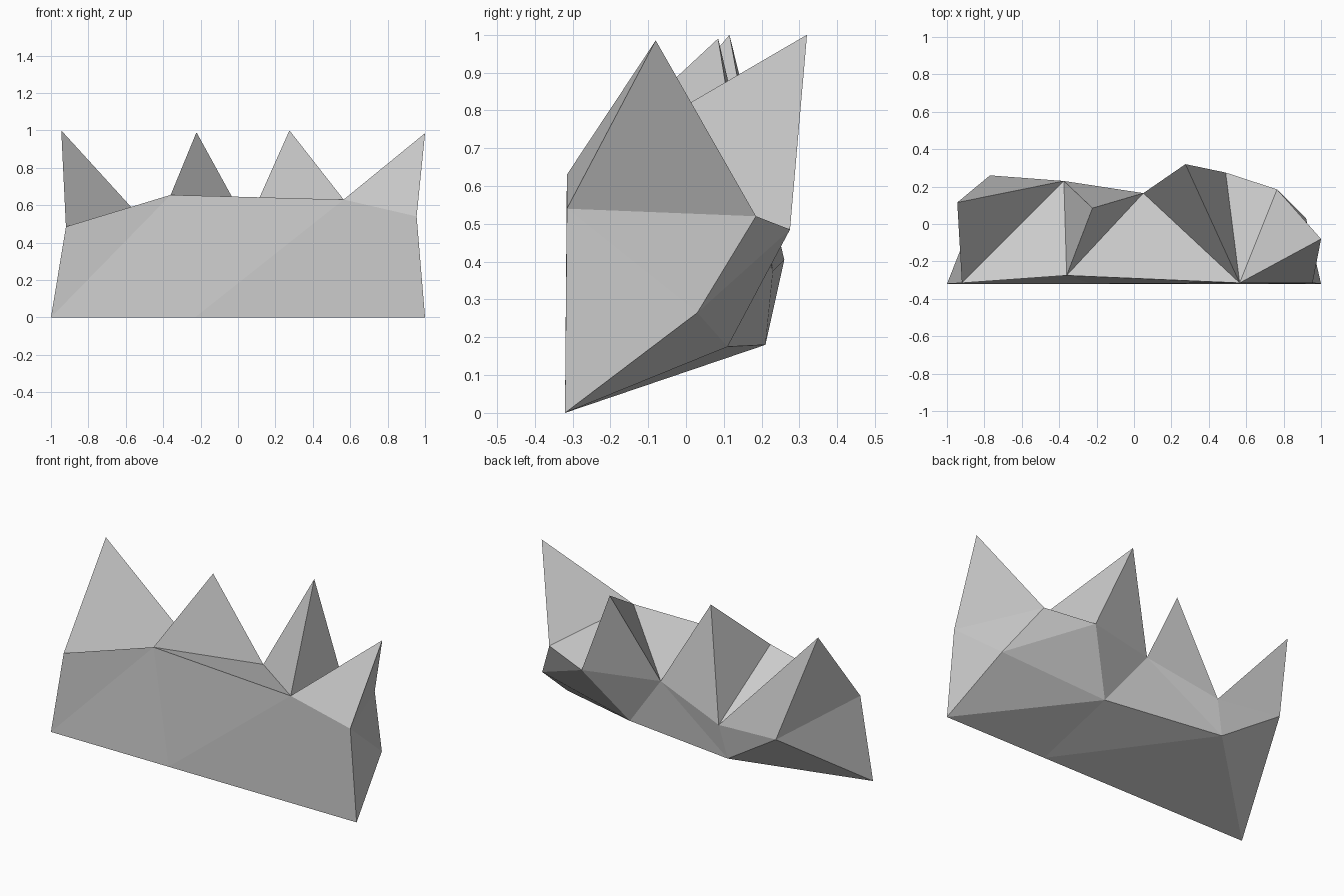
import bpy
import bmesh

if "Cube" in bpy.data.objects:
    bpy.data.objects.remove(bpy.data.objects["Cube"])

bm = bmesh.new()


def points(names, *coords):
    return dict(zip(names.split(), (bm.verts.new(c) for c in coords)))


# Straight bottom front edge
p = points("base_l base_a base_b base_r",
           *[(x, -0.32, 0) for x in (-1, -0.23, 0.34, 1)])

# Front rim, left to right
p |= points("rim_l rim_a rim_b rim_r",
            (-0.92, -0.315, 0.485), (-0.36, -0.275, 0.655),
            (0.565, -0.315, 0.63), (0.955, -0.315, 0.54))

# Four sharp peaks, left to right
p |= points("peak_a peak_b peak_c peak_d",
            (-0.945, 0.115, 1), (-0.222, 0.085, 0.99),
            (0.275, 0.32, 1), (1, -0.08, 0.985))

# Valleys along the back rim
p |= points("back_l back_a back_b back_c back_r",
            (-0.77, 0.26, 0.405), (-0.375, 0.23, 0.375), (0.05, 0.165, 0.495),
            (0.49, 0.275, 0.485), (0.765, 0.185, 0.52))

# Undercut points at the lower back
p |= points("low_l low_m low_r",
            (-0.42, 0.21, 0.18), (0.29, 0.11, 0.175), (0.92, 0.03, 0.265))


def fan(hub, ring):
    """Triangles from one hub point to each step of a ring."""
    ring = ring.split()
    for a, b in zip(ring, ring[1:]):
        bm.faces.new((p[hub], p[a], p[b]))


# Front wall and upper hollows
fan("rim_b", "rim_a base_a base_b base_r rim_r peak_d back_r back_c peak_c back_b rim_a")
fan("rim_a", "back_b peak_b back_a rim_l base_l base_a")
# Back wall and left peak
fan("back_a", "rim_l peak_a back_l low_l back_b peak_b")
fan("back_c", "peak_c back_b")
# Sloping underside
fan("low_l", "back_l base_l base_a base_b low_m back_b")
fan("low_m", "base_b base_r low_r back_c back_b")
# Right and left ends
fan("low_r", "base_r rim_r back_r back_c")
fan("peak_d", "rim_r back_r")
fan("rim_l", "peak_a back_l base_l")

bmesh.ops.recalc_face_normals(bm, faces=bm.faces)
mesh = bpy.data.meshes.new("jagged_rock")
bm.to_mesh(mesh)
bm.free()
rock = bpy.data.objects.new("jagged_rock", mesh)
bpy.context.collection.objects.link(rock)
